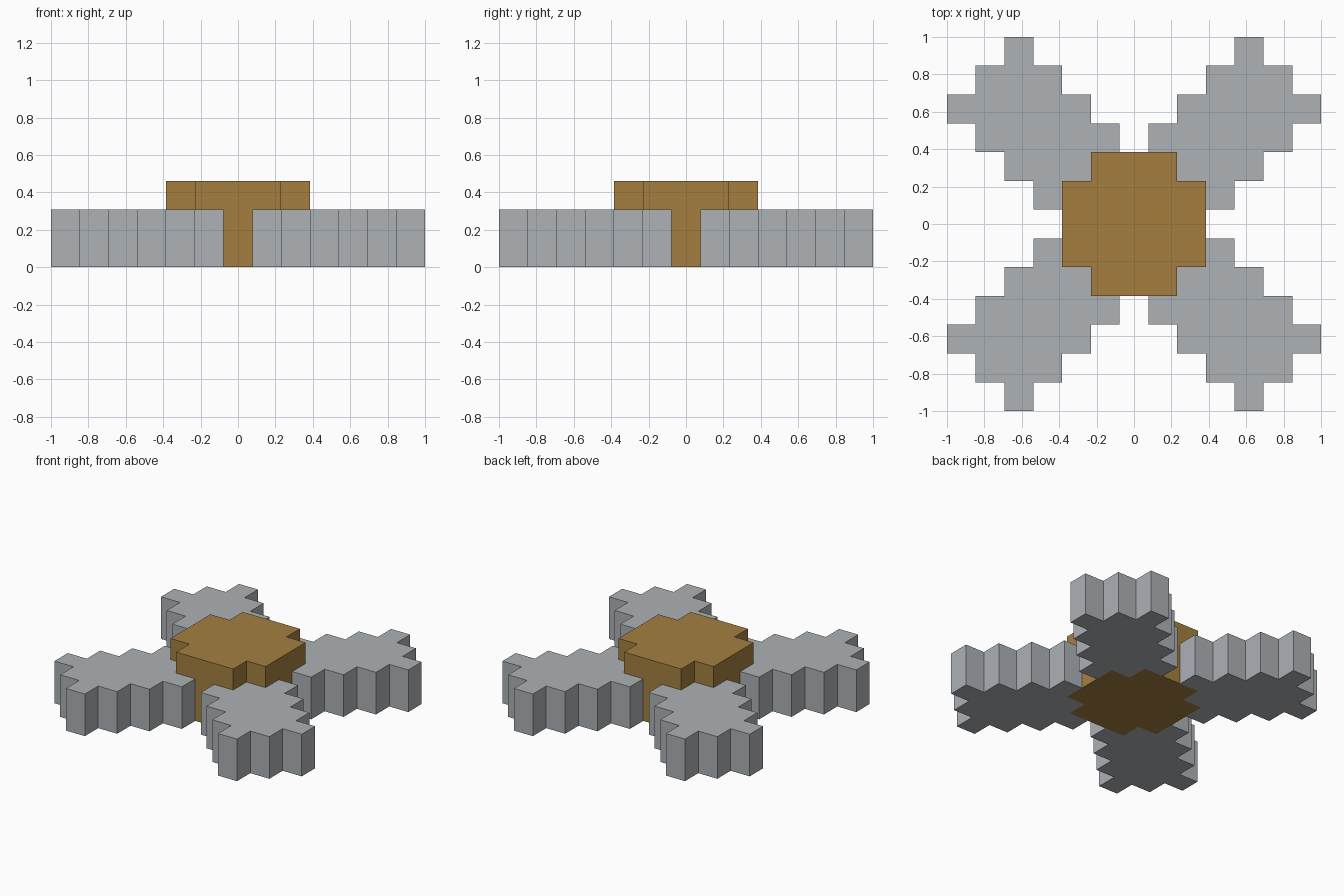
import bpy
import bmesh

if "Cube" in bpy.data.objects:
    bpy.data.objects.remove(bpy.data.objects["Cube"])

U = 2 / 13  # grid step


def material(name, rgb):
    m = bpy.data.materials.new(name)
    m.diffuse_color = (*rgb, 1)
    m.use_nodes = True
    m.node_tree.nodes["Principled BSDF"].inputs["Base Color"].default_value = m.diffuse_color
    return m


def stepped_slab(name, cells, height, mat):
    """Join square cells into one stepped outline and extrude it up from the ground."""
    bm = bmesh.new()
    for i, j in cells:
        corners = ((-.5, -.5), (.5, -.5), (.5, .5), (-.5, .5))
        bm.faces.new([bm.verts.new(((i + a) * U, (j + b) * U, 0)) for a, b in corners])
    bmesh.ops.remove_doubles(bm, verts=bm.verts, dist=0.001)
    bmesh.ops.dissolve_limit(bm, angle_limit=0.01, verts=bm.verts, edges=bm.edges)
    top = bmesh.ops.extrude_face_region(bm, geom=bm.faces[:], use_keep_orig=True)
    verts = [g for g in top["geom"] if isinstance(g, bmesh.types.BMVert)]
    bmesh.ops.translate(bm, verts=verts, vec=(0, 0, height * U))
    bmesh.ops.recalc_face_normals(bm, faces=bm.faces)
    mesh = bpy.data.meshes.new(name)
    bm.to_mesh(mesh)
    bm.free()
    mesh.materials.append(mat)
    obj = bpy.data.objects.new(name, mesh)
    bpy.context.collection.objects.link(obj)
    return obj


brown = material("ochre_brown", (0.376, 0.212, 0.051))
grey = material("light_grey", (0.418, 0.445, 0.468))

# Central body: square with clipped corners
core = [(i, j) for i in range(-2, 3) for j in range(-2, 3) if abs(i) + abs(j) < 4]
stepped_slab("central_body", core, 3, brown)

# Four diagonal wings with stepped edges
wing = [(i, j) for i in range(1, 7) for j in range(1, 7)
        if abs(i - j) <= 2 and 4 <= i + j <= 10]
for side, sx in (("left", -1), ("right", 1)):
    for end, sy in (("front", -1), ("back", 1)):
        stepped_slab(f"{end}_{side}_wing", [(sx * i, sy * j) for i, j in wing], 2, grey)
